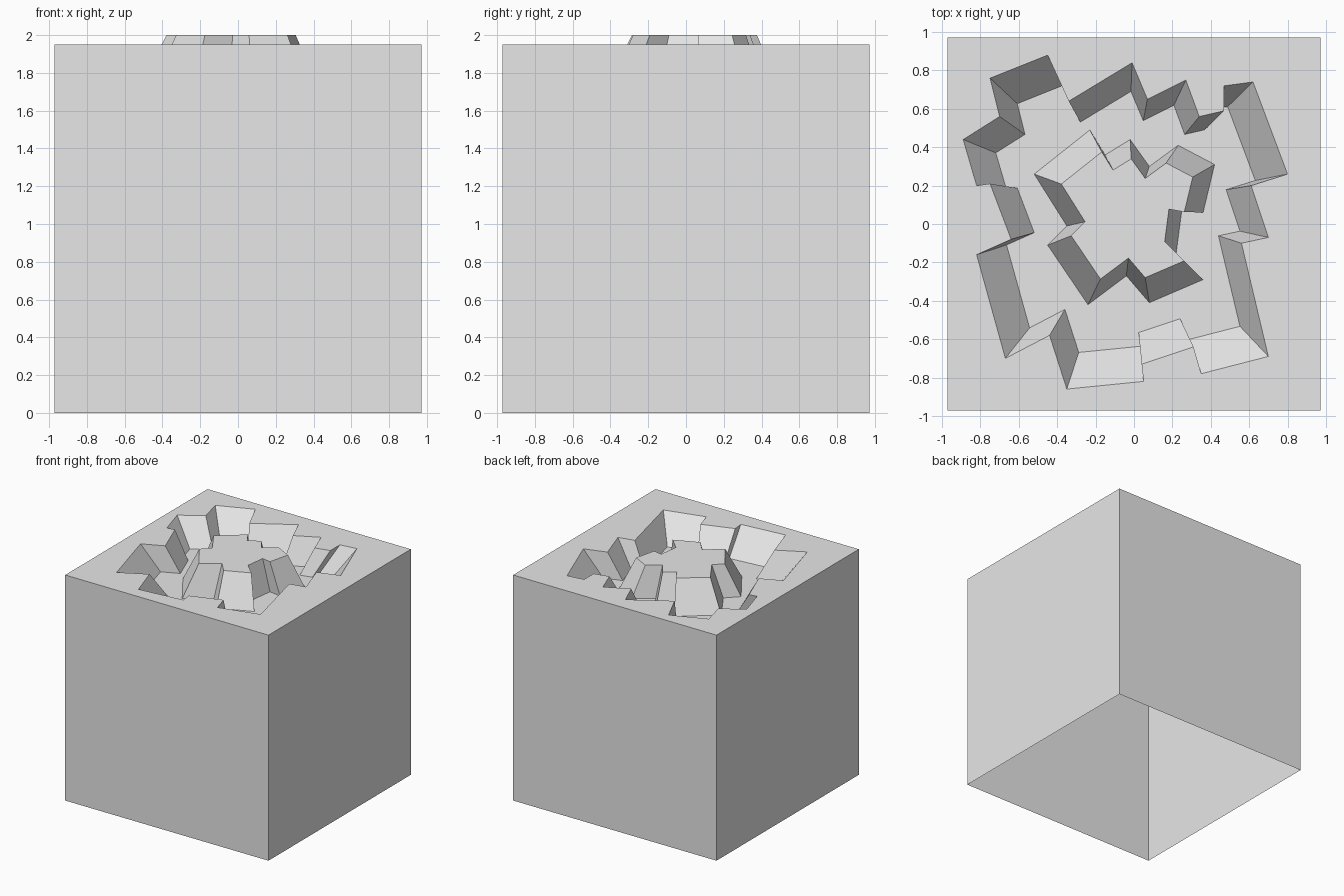
import bpy
import bmesh
from mathutils import Vector

HALF = 0.972      # half width of the block
GROUND = 1.95     # block top
FLOOR = 1.73      # trench floor
SUMMIT = 2.0      # plateau top

# Plan outlines in hundredths of a unit, clockwise
RIM = [(-45, 88), (-34, 64), (-1, 84), (7, 65), (27, 75), (34, 56), (47, 59),
       (47, 72), (62, 74), (80, 26), (61, 20), (70, -7), (56, -10), (70, -69),
       (35, -78), (31, -64), (4, -73), (5, -82), (-35, -86), (-44, -58),
       (-67, -70), (-82, -16), (-64, -8), (-75, 21), (-82, 20), (-89, 44),
       (-70, 56), (-75, 76)]
PLATEAU = [(-52, 26), (-23, 49), (-15, 36), (-2, 44), (8, 30), (23, 41),
           (42, 31), (36, 6), (25, 8), (22, -15), (36, -29), (8, -41),
           (-4, -27), (-24, -42), (-45, -11), (-35, -1)]


def outline(points):
    return [Vector((x, y)) / 100 for x, y in points]


def scaled(points, factor, centre):
    centre = Vector(centre)
    return [centre + (p - centre) * factor for p in points]


def ring(bm, points, z):
    """Closed loop of vertices and edges at one height."""
    verts = [bm.verts.new((p.x, p.y, z)) for p in points]
    edges = [bm.edges.new((v, verts[i - 1])) for i, v in enumerate(verts)]
    return verts, edges


def bridge(bm, first, second):
    """Wall of quads between two rings with matching vertices."""
    for i in range(len(first)):
        bm.faces.new((first[i - 1], first[i], second[i], second[i - 1]))


def fill(bm, *edge_loops):
    """Flat upward surface between nested loops."""
    edges = [e for loop in edge_loops for e in loop]
    made = bmesh.ops.triangle_fill(bm, use_beauty=True, edges=edges,
                                   normal=(0, 0, 1))
    return [g for g in made["geom"] if isinstance(g, bmesh.types.BMFace)]


# Remove the default object
default = bpy.data.objects.get("Cube")
if default:
    bpy.data.objects.remove(default, do_unlink=True)

# Single stone colour
stone = bpy.data.materials.new("light_grey_stone")
stone.use_nodes = True
colour = (0.8, 0.8, 0.8, 1)
stone.diffuse_color = colour
for node in stone.node_tree.nodes:
    if node.type == "BSDF_PRINCIPLED":
        node.inputs["Base Color"].default_value = colour

bm = bmesh.new()

# Block sides, open underneath
square = [Vector((x, y)) * HALF for x, y in ((-1, 1), (1, 1), (1, -1), (-1, -1))]
base_verts, base_edges = ring(bm, square, 0)
top_verts, top_edges = ring(bm, square, GROUND)
bridge(bm, base_verts, top_verts)

# Jagged trench wall, tapering down to the floor
rim = outline(RIM)
rim_verts, rim_edges = ring(bm, rim, GROUND)
floor_verts, floor_edges = ring(bm, scaled(rim, 0.8, (-0.04, 0.094)), FLOOR)
bridge(bm, rim_verts, floor_verts)

# Central plateau, tapering up to the summit
foot = outline(PLATEAU)
foot_verts, foot_edges = ring(bm, foot, FLOOR)
summit_verts, summit_edges = ring(bm, scaled(foot, 0.728, (0, 0.07)), SUMMIT)
bridge(bm, foot_verts, summit_verts)

# Ground, trench floor and summit surfaces
fill(bm, top_edges, rim_edges)
fill(bm, floor_edges, foot_edges)
fill(bm, summit_edges)

bmesh.ops.recalc_face_normals(bm, faces=bm.faces)
bm.normal_update()
# Make sure the summit faces up, flipping everything if it does not
if summit_verts[0].link_faces and any(
        f.normal.z < -0.9 for v in summit_verts for f in v.link_faces):
    bmesh.ops.reverse_faces(bm, faces=bm.faces)

# Merge coplanar triangles into clean flat surfaces
bmesh.ops.dissolve_limit(bm, angle_limit=0.001, verts=[], edges=bm.edges)

mesh = bpy.data.meshes.new("cratered_block")
bm.to_mesh(mesh)
bm.free()
mesh.materials.append(stone)
block = bpy.data.objects.new("cratered_block", mesh)
bpy.context.collection.objects.link(block)
